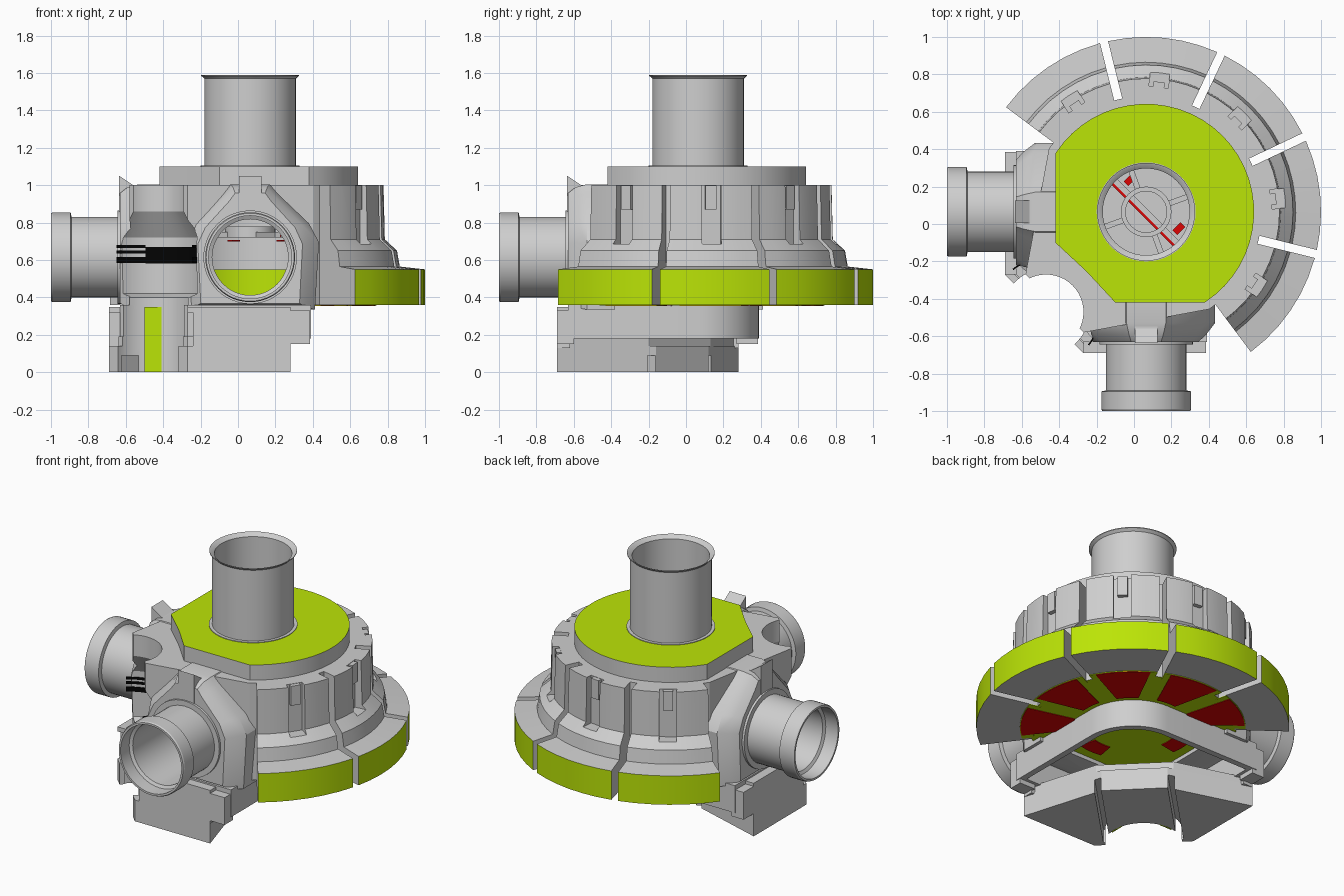
import bpy, bmesh
from math import radians, sin, cos, asin, pi
from mathutils import Matrix

if "Cube" in bpy.data.objects:
    bpy.data.objects.remove(bpy.data.objects["Cube"])

C = 0.065                                   # body axis in x and y
SWAP = Matrix(((0, 1, 0, 0), (1, 0, 0, 0), (0, 0, 1, 0), (0, 0, 0, 1)))
AXIS = Matrix.Translation((C, C, 0))
FRONT = Matrix.Translation((C, 0, 0.615)) @ Matrix.Rotation(pi / 2, 4, 'X')
RECESS = Matrix.Translation((-0.47, -0.47, 0))
SIDES = (("front", Matrix.Identity(4)), ("left", SWAP))


def material(name, rgb):
    m = bpy.data.materials.new(name)
    m.diffuse_color = (*rgb, 1)
    m.use_nodes = True
    m.node_tree.nodes["Principled BSDF"].inputs["Base Color"].default_value = m.diffuse_color
    return m


GRAY = material("light gray", (0.62, 0.62, 0.62))
GREEN = material("lime green", (0.50, 0.78, 0.002))
RED = material("red", (0.72, 0.001, 0.001))
BLACK = material("black", (0.001, 0.001, 0.001))


def finish(name, bm, mats=(GRAY,), matrix=None):
    if matrix:
        bmesh.ops.transform(bm, matrix=matrix, verts=bm.verts)
    bmesh.ops.remove_doubles(bm, verts=bm.verts, dist=1e-5)
    bmesh.ops.recalc_face_normals(bm, faces=bm.faces)
    for f in bm.faces:
        f.smooth = True
    me = bpy.data.meshes.new(name)
    bm.to_mesh(me)
    bm.free()
    me.set_sharp_from_angle(angle=radians(25))
    for m in mats:
        me.materials.append(m)
    ob = bpy.data.objects.new(name, me)
    bpy.context.collection.objects.link(ob)
    return ob


def loft(name, rings, mats=(GRAY,), matrix=None):
    bm = bmesh.new()
    rows = [[bm.verts.new(p) for p in ring] for ring in rings]
    n = len(rows[0])
    for a, b in zip(rows, rows[1:]):
        for i in range(n):
            j = (i + 1) % n
            bm.faces.new((a[i], a[j], b[j], b[i]))
    bm.faces.new(rows[0])
    bm.faces.new(rows[-1])
    return finish(name, bm, mats, matrix)


def prism(name, pts, z0, z1, mats=(GRAY,), matrix=None):
    return loft(name, [[(x, y, z) for x, y in pts] for z in (z0, z1)], mats, matrix)


def box(name, x0, x1, y0, y1, z0, z1, mats=(GRAY,), matrix=None):
    return prism(name, [(x0, y0), (x1, y0), (x1, y1), (x0, y1)], z0, z1, mats, matrix)


def lathe(name, profile, matrix, a0=0, a1=360, steps=48, mats=(GRAY,), gap=(0, 0)):
    """Turn a closed (radius, z) outline; gap trims the sector ends by parallel margins."""
    full = a1 - a0 == 360
    bm = bmesh.new()
    rows = []
    for k in range(steps if full else steps + 1):
        row = []
        for r, z in profile:
            lo = radians(a0) + (asin(gap[0] / r) if gap[0] else 0)
            hi = radians(a1) - (asin(gap[1] / r) if gap[1] else 0)
            a = lo + (hi - lo) * k / steps
            row.append(bm.verts.new((r * cos(a), r * sin(a), z)))
        rows.append(row)
    n = len(profile)
    pairs = list(zip(rows, rows[1:])) + ([(rows[-1], rows[0])] if full else [])
    for a, b in pairs:
        for i in range(n):
            j = (i + 1) % n
            bm.faces.new((a[i], a[j], b[j], b[i]))
    if not full:
        bm.faces.new(rows[0])
        bm.faces.new(rows[-1])
    return finish(name, bm, mats, matrix)


def cut(ob, *cutters):
    for c in cutters:
        mod = ob.modifiers.new("cut", 'BOOLEAN')
        mod.operation, mod.solver, mod.object = 'DIFFERENCE', 'EXACT', c
    dg = bpy.context.evaluated_depsgraph_get()
    me = bpy.data.meshes.new_from_object(ob.evaluated_get(dg))
    ob.modifiers.clear()
    ob.data = me
    me.set_sharp_from_angle(angle=radians(25))


def paint(ob, rule):
    for p in ob.data.polygons:
        p.material_index = 1 if rule(p.center, p.normal) else 0


def arc(r, a0, a1, n):
    t = [radians(a0 + (a1 - a0) * k / n) for k in range(n + 1)]
    return [(C + r * cos(a), C + r * sin(a)) for a in t]


# Cutters: inner cavity, pipe bores, corner recess, neck cavity
cavity = lathe("cavity_cutter", [(0, 0.40), (0.43, 0.40), (0.43, 0.95), (0.232, 0.95), (0.232, 1.3), (0, 1.3)], AXIS)
bores = [lathe(n + "_bore_cutter", [(0, 0.2), (0.205, 0.2), (0.205, 1.2), (0, 1.2)], m @ FRONT) for n, m in SIDES]
recess = lathe("recess_cutter", [(0, -0.1), (0.23, -0.1), (0.23, 0.40), (0.29, 0.42), (0.29, 0.72),
                                 (0.20, 0.86), (0.20, 1.3), (0, 1.3)], RECESS)
neck_hole = prism("neck_cutter", arc(0.285, 0, 90, 14) + [(-0.58, C + 0.285), (-0.58, -0.19), (-0.36, -0.19),
                                                        (-0.19, -0.36), (-0.19, -0.58), (C + 0.285, -0.58)], 0.1, 0.4)
cutters = [cavity, *bores, recess, neck_hole]

# Core body with its corner block, and the green-topped collar
core = prism("core_body", arc(0.62, -57, 147, 30) + [(-0.58, -0.27), (-0.27, -0.58)], 0.36, 1.0, (GRAY, GREEN))
cut(core, cavity, *bores, recess)
paint(core, lambda c, n: n.z < -0.9 and c.z < 0.37)
collar = prism("top_collar", arc(0.577, -57, 147, 30) + [(-0.42, -0.1), (-0.28, -0.23), (-0.23, -0.28), (-0.1, -0.42)],
               0.97, 1.1, (GRAY, GREEN))
cut(collar, cavity)
paint(collar, lambda c, n: n.z > 0.9 and c.z > 1.09)

# Five skirt segments with a green rim and a slot each
for k in range(5):
    mid = 45 + 39.3 * (k - 2)
    spin = AXIS @ Matrix.Rotation(radians(mid), 4, 'Z')
    seg = lathe(f"skirt_segment_{k + 1}",
                [(0.61, 0.36), (0.935, 0.36), (0.935, 0.55), (0.80, 0.565), (0.785, 0.65),
                 (0.72, 0.71), (0.713, 1.0), (0.61, 1.0)],
                AXIS, mid - 19.65, mid + 19.65, 6, (GRAY, GREEN),
                gap=(0.022 if k > 0 else 0, 0.022 if k < 4 else 0))
    slot = box("slot_cutter", 0.67, 0.80, -0.052, 0.052, 0.685, 1.1, matrix=spin)
    cut(seg, slot)
    cutters.append(slot)
    paint(seg, lambda c, n: abs(n.z) < 0.1 and (c.x - C) ** 2 + (c.y - C) ** 2 > 0.81)
    # Slot insert and red underside panel
    box(f"slot_insert_{k + 1}", 0.66, 0.698, -0.03, 0.03, 0.87, 0.998, matrix=spin)
    lathe(f"under_panel_{k + 1}", [(0.36, 0.353), (0.67, 0.353), (0.67, 0.356), (0.36, 0.356)],
          AXIS, mid - 18.5, mid + 18.5, 6, (RED,), gap=(0.05, 0.05))
    lathe(f"under_back_{k + 1}", [(0.60, 0.356), (0.675, 0.356), (0.675, 0.36), (0.60, 0.36)],
          AXIS, mid - 19.65, mid + 19.65, 6, (GREEN,), gap=(0.022, 0.022))
for k, a in enumerate((177, 273)):
    lathe(f"neck_ceiling_panel_{k + 1}", [(0.27, 0.354), (0.38, 0.354), (0.38, 0.359), (0.27, 0.359)],
          AXIS, a - 13, a + 13, 4, (RED,))

# Vertical chimney
lathe("chimney", [(0.232, 0.95), (0.245, 0.95), (0.245, 1.57), (0.262, 1.585), (0.262, 1.59),
                  (0.25, 1.585), (0.232, 1.57)], AXIS)
lathe("chimney_seat", [(0.24, 1.09), (0.265, 1.09), (0.265, 1.104), (0.24, 1.104)], AXIS)

# Inner valve ring, spokes, diagonal bar and green liner
lathe("valve_ring", [(0.11, 0.72), (0.135, 0.72), (0.135, 0.78), (0.11, 0.78)], AXIS, steps=32)
for k in range(4):
    box(f"valve_spoke_{k + 1}", 0.12, 0.43, -0.015, 0.015, 0.72, 0.75,
        matrix=AXIS @ Matrix.Rotation(radians(20 + 90 * k), 4, 'Z'))
DIAG = AXIS @ Matrix.Rotation(radians(-45), 4, 'Z')
box("valve_bar", -0.25, 0.25, -0.015, 0.015, 0.72, 0.74, matrix=DIAG)
box("valve_bar_edge", -0.25, 0.25, -0.028, -0.016, 0.72, 0.738, (RED,), DIAG)
for k, x in enumerate((-0.20, 0.17)):
    box(f"valve_patch_{k + 1}", x, x + 0.035, 0.03, 0.09, 0.70, 0.708, (RED,), DIAG)
lathe("inner_liner", [(0.42, 0.40), (0.429, 0.40), (0.429, 0.55), (0.42, 0.55)], AXIS, -40, 130, 24, (GREEN,))

# Pipe housings, flanged pipes, tabs and recess plates, mirrored across the diagonal
shape = [(-0.33, -0.28), (0.33, -0.28), (0.35, 0.08), (0.30, 0.18), (0.14, 0.34), (0.10, 0.39),
         (-0.10, 0.39), (-0.14, 0.34), (-0.30, 0.18), (-0.35, 0.08)]
for n, m in SIDES:
    rings = [[(C + x * s, y, 0.615 + z * t) for x, z in shape]
             for y, s, t in ((-0.38, 1.05, 1.0), (-0.53, 1.05, 1.0), (-0.59, 0.92, 0.96), (-0.63, 0.80, 0.88))]
    housing = loft(n + "_housing", rings, matrix=m)
    cut(housing, *bores, cavity, recess)
    lathe(n + "_pipe", [(0.203, 0.55), (0.215, 0.55), (0.215, 0.89), (0.24, 0.895), (0.24, 0.99), (0.235, 1.0),
                        (0.222, 1.0), (0.222, 0.91), (0.203, 0.90)], m @ FRONT)
    lathe(n + "_pipe_collar", [(0.204, 0.60), (0.25, 0.60), (0.25, 0.645), (0.204, 0.645)], m @ FRONT)
    loft(n + "_tab", [[(x, -0.635, 0.86), (x, -0.635, 1.05), (x, -0.56, 1.0), (x, -0.42, 1.0), (x, -0.42, 0.86)]
                      for x in (C - 0.06, C + 0.06)], matrix=m)
    box(n + "_recess_plate", -0.50, -0.41, -0.252, -0.243, 0, 0.35, (GREEN,), m)
    box(n + "_arm_foot", 0.27, 0.385, -0.69, -0.60, 0.15, 0.33, matrix=m)

# Hollow neck below the body: round end with two arms
w = 0.325
neck = prism("neck", arc(w, 0, 90, 14) + [(C - w * 0.6, C + w), (-0.63, C + w), (-0.63, -0.27), (-0.27, -0.63),
                                         (C + w, -0.63), (C + w, C - w * 0.6)], 0.18, 0.36)
cut(neck, neck_hole, recess)

# Lower base with two grooves splitting it into three blocks, and its upper lip
base_plan = [(-0.69, 0.28), (-0.69, -0.27), (-0.27, -0.69), (0.28, -0.69), (0.12, -0.16), (-0.16, 0.12)]
base = prism("base", base_plan, 0, 0.14)
grooves = [box("groove_cutter", -0.65, 0.2, v - 0.02, v + 0.02, -0.1, 0.09,
               matrix=Matrix.Rotation(pi / 4, 4, 'Z')) for v in (-0.22, 0.22)]
cutters += grooves
cut(base, recess, *grooves)
riser = prism("base_riser", [(-0.64, 0.26), (-0.64, -0.27), (-0.27, -0.64), (0.26, -0.64), (0.13, -0.20), (-0.20, 0.13)],
              0.13, 0.19)
cut(riser, recess)
for n, m in SIDES:
    lip = box(n + "_base_lip", -0.27, 0.28, -0.69, -0.60, 0.32, 0.35, matrix=m)
    cut(lip, recess)
    box(n + "_base_front", -0.24, 0.28, -0.69, -0.62, 0.13, 0.33, matrix=m)

# Black grooves in the corner recess
for k, (z0, z1, a0, a1) in enumerate(((0.58, 0.67, -5, 95), (0.585, 0.615, 95, 128), (0.635, 0.65, 95, 128),
                                      (0.665, 0.68, 95, 128), (0.585, 0.615, -38, -5), (0.665, 0.68, -38, -5))):
    lathe(f"recess_groove_{k + 1}", [(0.284, z0), (0.292, z0), (0.292, z1), (0.284, z1)],
          RECESS, a0, a1, 10, (BLACK,))

for c in cutters:
    bpy.data.objects.remove(c)
